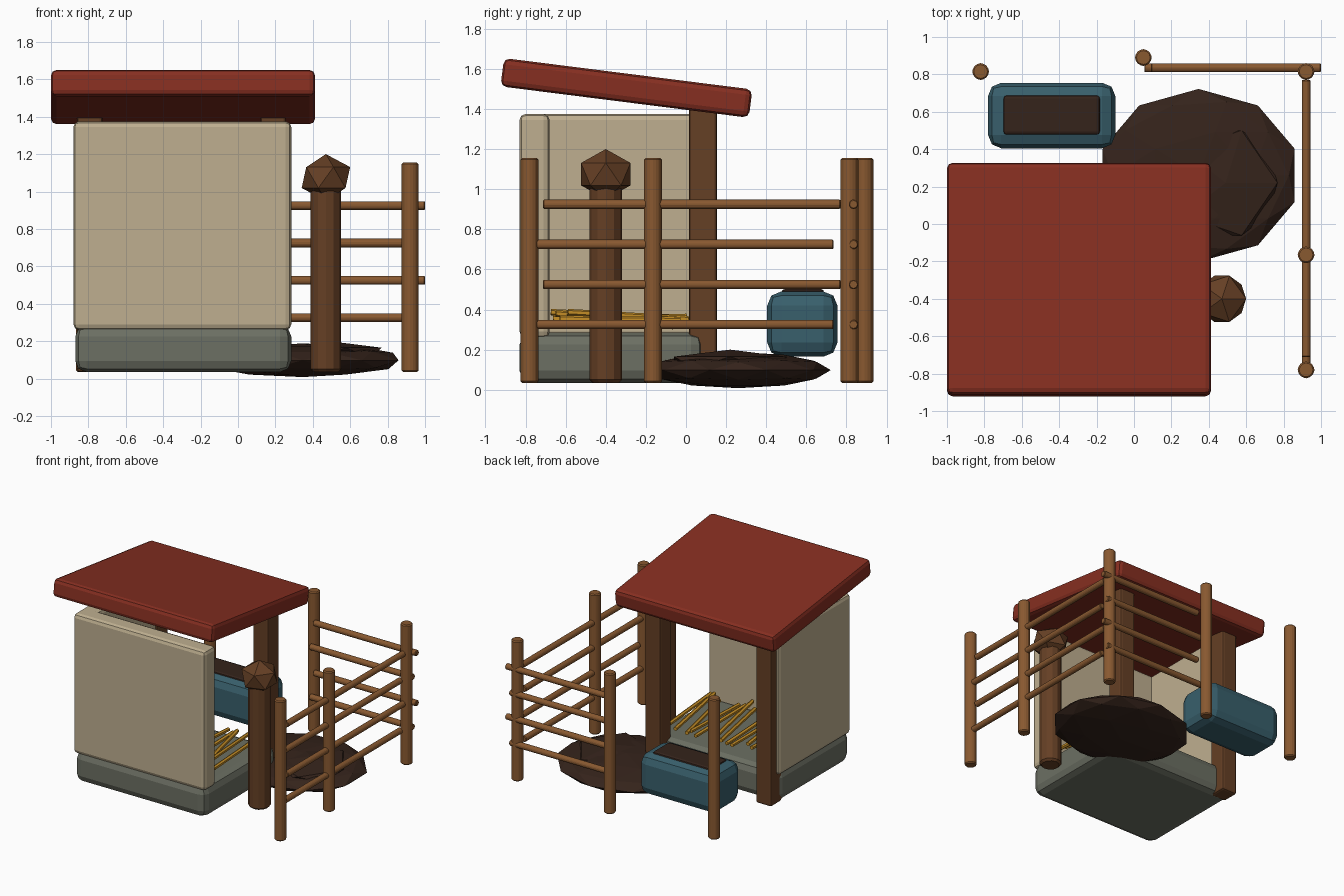
import bpy, random
from math import radians
from mathutils import Vector

if "Cube" in bpy.data.objects:
    bpy.data.objects.remove(bpy.data.objects["Cube"])

random.seed(4)


def mat(name, rgb):
    m = bpy.data.materials.new(name)
    m.diffuse_color = (*rgb, 1)
    m.use_nodes = True
    m.node_tree.nodes["Principled BSDF"].inputs["Base Color"].default_value = m.diffuse_color
    return m


ROOF = mat("roof_red", (0.24, 0.028, 0.015))
PLASTER = mat("plaster", (0.52, 0.43, 0.28))
STONE = mat("stone", (0.15, 0.16, 0.125))
WOOD = mat("fence_wood", (0.25, 0.10, 0.03))
DARK = mat("dark_wood", (0.13, 0.05, 0.018))
EARTH = mat("earth", (0.035, 0.017, 0.011))
BLUE = mat("trough_blue", (0.04, 0.115, 0.15))
STRAW = mat("straw_yellow", (0.58, 0.28, 0.02))


def finish(name, material, bevel=0, segments=2):
    ob = bpy.context.object
    ob.name = name
    ob.data.materials.append(material)
    bpy.ops.object.transform_apply(location=False, rotation=False, scale=True)
    if bevel:
        b = ob.modifiers.new("bevel", 'BEVEL')
        b.width, b.segments = bevel, segments
        b.limit_method = 'ANGLE'
    return ob


def box(name, x, y, z, material, bevel):
    """Box from (min, max) ranges."""
    bpy.ops.mesh.primitive_cube_add(size=1, location=[sum(r) / 2 for r in (x, y, z)])
    bpy.context.object.scale = [r[1] - r[0] for r in (x, y, z)]
    return finish(name, material, bevel)


def rod(name, a, b, r, material, sides=8, bevel=0):
    """Cylinder from point a to point b."""
    a, b = Vector(a), Vector(b)
    bpy.ops.mesh.primitive_cylinder_add(vertices=sides, radius=r, depth=(b - a).length,
                                        location=(a + b) / 2)
    bpy.context.object.rotation_euler = (b - a).to_track_quat('Z', 'Y').to_euler()
    return finish(name, material, bevel, 1)


def blob(name, loc, size, subdiv, material):
    bpy.ops.mesh.primitive_ico_sphere_add(subdivisions=subdiv, radius=1, location=loc)
    bpy.context.object.scale = size
    return finish(name, material)


# Shelter: base, two walls, two rear posts and a sloping roof
box("floor_slab", (-0.87, 0.285), (-0.83, 0.085), (0.035, 0.285), STONE, 0.06)
box("front_wall", (-0.88, 0.285), (-0.83, -0.68), (0.26, 1.375), PLASTER, 0.03)
box("left_wall", (-0.88, -0.74), (-0.82, 0.09), (0.26, 1.375), PLASTER, 0.03)
for side, x0 in (("left", -0.86), ("right", 0.12)):
    box(side + "_roof_post", (x0, x0 + 0.135), (0.015, 0.155), (0.035, 1.44), DARK, 0.015)
roof = box("roof", (-1.0, 0.412), (-0.921, 0.327), (1.434, 1.576), ROOF, 0.03)
roof.rotation_euler.x = radians(-7.2)

# Loose straw on the floor
for i in range(11):
    x = -0.55 + 0.075 * i
    y, dx = -0.33 + random.uniform(-0.05, 0.05), random.uniform(-0.02, 0.08)
    z, dz = 0.335 + random.uniform(-0.015, 0.035), random.uniform(-0.015, 0.03)
    rod("straw", (x + dx, y - 0.3, z + dz), (x - dx, y + 0.3, z - dz / 2), 0.016, STRAW, 6)

# Hitching post with faceted knob
rod("hitching_post", (0.47, -0.40, 0.035), (0.47, -0.40, 1.06), 0.082, DARK, 12, 0.015)
blob("hitching_post_knob", (0.47, -0.40, 1.075), (0.145, 0.145, 0.125), 1, DARK)

# Fence posts
for x, y in ((0.92, 0.815), (0.92, -0.165), (0.92, -0.78), (0.05, 0.89), (-0.82, 0.815)):
    rod("fence_post", (x, y, 0.035), (x, y, 1.155), 0.045, WOOD, 12, 0.008)

# Fence rails, every second one shifted
for i, z in enumerate((0.325, 0.525, 0.725, 0.925)):
    s = 0.035 * (i % 2)
    rod("side_rail", (0.92, -0.747 + s, z), (0.92, 0.735 + s, z), 0.025, WOOD, 8, 0.005)
    rod("back_rail", (0.055 + s, 0.835, z), (0.965 + s, 0.835, z), 0.025, WOOD, 8, 0.005)

# Water trough
box("trough", (-0.78, -0.10), (0.405, 0.755), (0.165, 0.49), BLUE, 0.07)
box("trough_filling", (-0.70, -0.18), (0.475, 0.69), (0.42, 0.503), EARTH, 0.02)

# Earth mound
blob("mound", (0.345, 0.26, 0.098), (0.54, 0.462, 0.09), 2, EARTH)
blob("mound_top", (0.49, 0.22, 0.137), (0.31, 0.33, 0.063), 1, EARTH)
